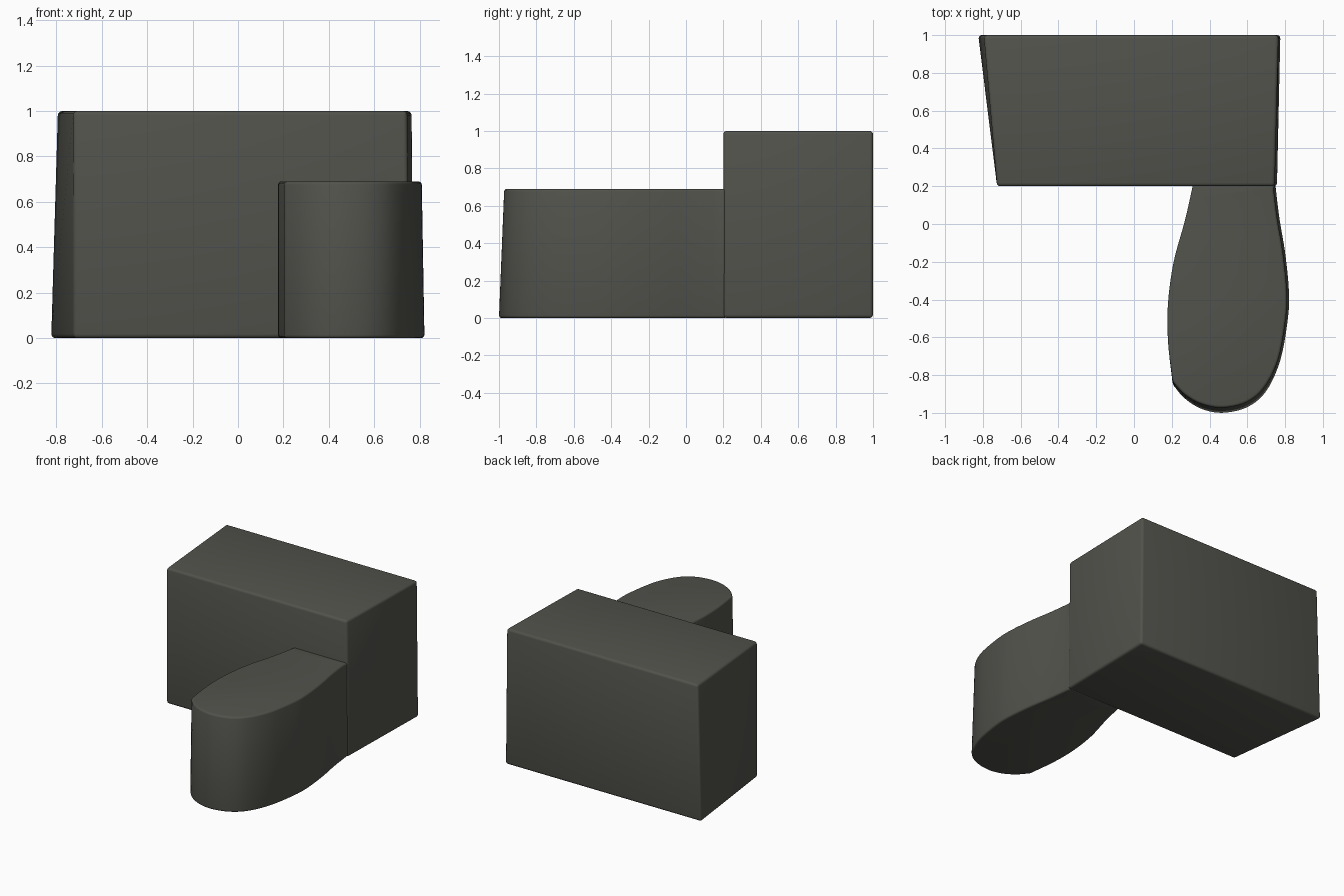
import bpy
import math
from mathutils import Vector

cube = bpy.data.objects.get("Cube")
if cube:
    bpy.data.objects.remove(cube, do_unlink=True)

# Single dark olive grey material
grey = bpy.data.materials.new("dark_olive_grey")
grey.use_nodes = True
colour = (0.085, 0.085, 0.073, 1)
grey.diffuse_color = colour
shader = grey.node_tree.nodes["Principled BSDF"]
shader.inputs["Base Color"].default_value = colour
shader.inputs["Roughness"].default_value = 0.8


def smooth_path(points, steps=5):
    """Catmull-Rom samples through an open run of points."""
    pts = [Vector(p) for p in points]
    pts = [2 * pts[0] - pts[1]] + pts + [2 * pts[-1] - pts[-2]]
    out = []
    for a, b, c, d in zip(pts, pts[1:], pts[2:], pts[3:]):
        for i in range(steps):
            t = i / steps
            out.append(0.5 * (2 * b + (c - a) * t + (2 * a - 5 * b + 4 * c - d) * t ** 2
                              + (3 * b - a - 3 * c + d) * t ** 3))
    return out + [pts[-2]]


def loft(name, bottom, top, height, bevel):
    """Solid between a bottom and a top outline, with softened edges."""
    n = len(bottom)
    verts = [(p[0], p[1], 0) for p in bottom] + [(p[0], p[1], height) for p in top]
    faces = [list(range(n))[::-1], list(range(n, 2 * n))]
    faces += [(i, (i + 1) % n, n + (i + 1) % n, n + i) for i in range(n)]
    mesh = bpy.data.meshes.new(name)
    mesh.from_pydata(verts, [], faces)
    mesh.materials.append(grey)
    obj = bpy.data.objects.new(name, mesh)
    bpy.context.collection.objects.link(obj)
    mod = obj.modifiers.new("soft_edges", "BEVEL")
    mod.width = bevel
    mod.segments = 3
    mod.limit_method = "ANGLE"
    mod.angle_limit = math.radians(25)
    bpy.ops.object.select_all(action="DESELECT")
    obj.select_set(True)
    bpy.context.view_layer.objects.active = obj
    bpy.ops.object.modifier_apply(modifier=mod.name)
    bpy.ops.object.shade_smooth_by_angle(angle=math.radians(35))
    return obj


# Tapered main block
loft("main_block",
     [(-0.725, 0.2), (0.757, 0.2), (0.775, 1.0), (-0.825, 1.0)],
     [(-0.725, 0.2), (0.745, 0.2), (0.765, 1.0), (-0.795, 1.0)],
     1.0, 0.018)

# Rounded tongue: nearly straight flank on one side, one long curve on the other
flank = smooth_path([(0.315, 0.22), (0.27, 0.02), (0.21, -0.2), (0.18, -0.42),
                     (0.18, -0.62), (0.205, -0.85)])
nose = smooth_path([(0.205, -0.85), (0.27, -0.925), (0.36, -0.98), (0.47, -1.0),
                    (0.6, -0.97), (0.7, -0.885), (0.775, -0.72), (0.815, -0.5),
                    (0.82, -0.35), (0.8, -0.15), (0.77, 0.03), (0.747, 0.22)])
outline = flank + nose[1:]
# Top outline leans back at the nose and slightly in on the curved side
upper = [(p.x - 0.012 * max(0, min(1, (p.x - 0.5) * 5)) * (p.y < 0.2),
          p.y + 0.028 * max(0, min(1, (-p.y - 0.7) / 0.3))) for p in outline]
loft("rounded_tongue", outline, upper, 0.69, 0.014)
